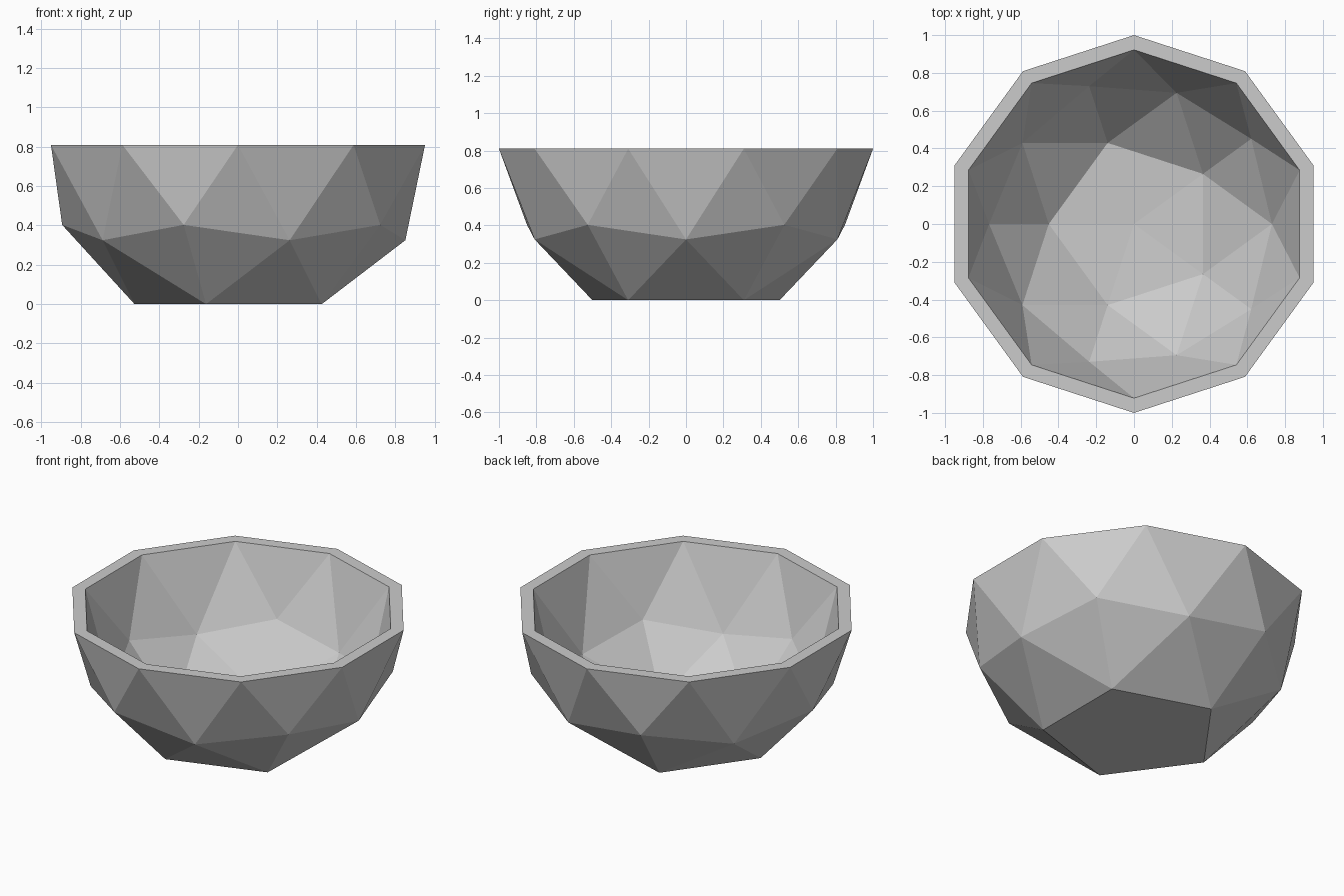
import bpy
import bmesh
from math import radians, cos, sin

cube = bpy.data.objects.get("Cube")
if cube:
    bpy.data.objects.remove(cube, do_unlink=True)

stone = bpy.data.materials.new("plain grey")
stone.use_nodes = True
grey = (0.6, 0.6, 0.6, 1.0)
stone.diffuse_color = grey
stone.node_tree.nodes["Principled BSDF"].inputs["Base Color"].default_value = grey

bm = bmesh.new()


def ring(count, start, radius, z):
    """Evenly spaced vertices around the z axis."""
    angles = [radians(start + 360 / count * i) for i in range(count)]
    return [bm.verts.new((radius * cos(a), radius * sin(a), z)) for a in angles]


def shell(rim_radius, scale, base_z):
    """Faceted half sphere: ten-sided rim, zigzag middle, five-sided base."""
    rim = ring(10, 18, rim_radius, 0.81)
    low = ring(5, 0, 0.851 * scale, 0.325)
    high = ring(5, 36, 0.894 * scale, 0.403)
    base = ring(5, 36, 0.526 * scale, base_z)
    middle = [v for pair in zip(low, high) for v in pair]
    for i in range(10):
        after = middle[(i + 1) % 10]
        bm.faces.new((rim[i - 1], middle[i], rim[i]))
        bm.faces.new((middle[i], after, rim[i]))
        bm.faces.new((middle[i], base[i // 2], after))
    for i in range(5):
        bm.faces.new((low[i], base[i - 1], base[i]))
    return rim, base


# Outer wall and flat foot
outer_rim, foot = shell(1.0, 1.0, 0.0)
bm.faces.new(foot)

# Inner wall and slightly dished floor
inner_rim, floor = shell(0.922, 0.858, 0.04)
centre = bm.verts.new((0, 0, 0.02))
for i in range(5):
    bm.faces.new((floor[i - 1], floor[i], centre))

# Flat lip joining the two walls
for i in range(10):
    bm.faces.new((outer_rim[i - 1], outer_rim[i], inner_rim[i], inner_rim[i - 1]))

bmesh.ops.recalc_face_normals(bm, faces=bm.faces)
mesh = bpy.data.meshes.new("bowl")
bm.to_mesh(mesh)
bm.free()
mesh.materials.append(stone)
bowl = bpy.data.objects.new("bowl", mesh)
bpy.context.collection.objects.link(bowl)
